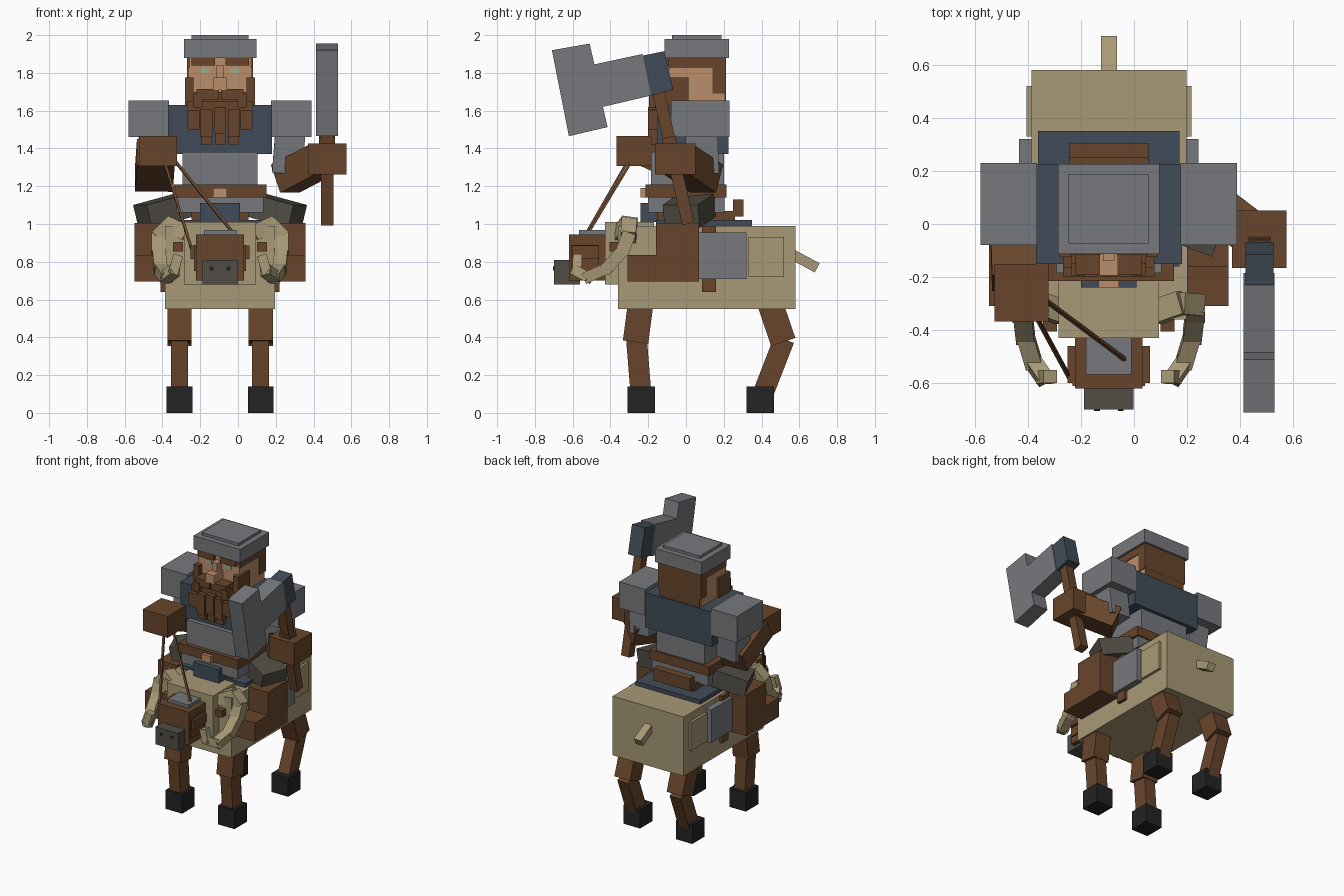
import bpy, bmesh
from mathutils import Vector, Matrix

C = -0.095  # symmetry plane of mount and rider


def material(name, r, g, b):
    m = bpy.data.materials.new(name)
    m.diffuse_color = (r, g, b, 1)
    return m


WOOL = material("wool beige", 0.39, 0.32, 0.18)
BROWN = material("leather brown", 0.14, 0.06, 0.024)
GREY = material("steel grey", 0.185, 0.19, 0.205)
NAVY = material("slate blue", 0.053, 0.073, 0.098)
SKIN = material("skin", 0.49, 0.27, 0.145)
DARK = material("dark grey", 0.08, 0.075, 0.057)
BLACK = material("hoof black", 0.017, 0.017, 0.017)
EYE = material("eye green", 0.35, 0.40, 0.27)


def finish(name, bm, mat):
    bmesh.ops.recalc_face_normals(bm, faces=bm.faces)
    me = bpy.data.meshes.new(name)
    bm.to_mesh(me)
    bm.free()
    me.materials.append(mat)
    ob = bpy.data.objects.new(name, me)
    bpy.context.collection.objects.link(ob)
    return ob


def box(name, mat, x0, x1, y0, y1, z0, z1):
    bm = bmesh.new()
    mid = Vector((x0 + x1, y0 + y1, z0 + z1)) / 2
    bmesh.ops.create_cube(bm, size=1, matrix=Matrix.Translation(mid)
                          @ Matrix.Diagonal((x1 - x0, y1 - y0, z1 - z0, 1)))
    return finish(name, bm, mat)


def mid_box(name, mat, half, y0, y1, z0, z1):
    """Box centred on the symmetry plane."""
    return box(name, mat, C - half, C + half, y0, y1, z0, z1)


def pair(name, mat, a, b, y0, y1, z0, z1):
    """Mirrored boxes between offsets a and b from the symmetry plane."""
    box(name + "_left", mat, C + a, C + b, y0, y1, z0, z1)
    box(name + "_right", mat, C - b, C - a, y0, y1, z0, z1)


def beam(name, mat, p, q, w, d, up=(1, 0, 0)):
    """Box running from p to q; w is its size along up, d the other one."""
    p, q = Vector(p), Vector(q)
    axis = (q - p).normalized()
    side = axis.cross(Vector(up)).normalized()
    top = side.cross(axis).normalized()
    rot = Matrix((top, side, axis)).transposed().to_4x4()
    bm = bmesh.new()
    bmesh.ops.create_cube(bm, size=1, matrix=Matrix.Translation((p + q) / 2) @ rot
                          @ Matrix.Diagonal((w, d, (q - p).length, 1)))
    return finish(name, bm, mat)


def prism(name, mat, x0, x1, outline):
    """Extrude a (y, z) outline along x."""
    bm = bmesh.new()
    face = bm.faces.new([bm.verts.new((x0, y, z)) for y, z in outline])
    ext = bmesh.ops.extrude_face_region(bm, geom=[face])
    bmesh.ops.translate(bm, vec=(x1 - x0, 0, 0),
                        verts=[v for v in ext["geom"] if isinstance(v, bmesh.types.BMVert)])
    return finish(name, bm, mat)


# Mount body, neck, fleece patches and tail
mid_box("body", WOOL, 0.292, -0.36, 0.58, 0.55, 0.99)
mid_box("neck_fleece", WOOL, 0.19, -0.43, -0.17, 0.68, 1.01)
pair("fleece_patch", WOOL, 0.28, 0.311, 0.33, 0.52, 0.72, 0.93)
beam("tail", WOOL, (C, 0.56, 0.84), (C, 0.695, 0.768), 0.06, 0.055)

# Mount legs: (top, knee, ankle) heights run along y
for s, side in ((1, "left"), (-1, "right")):
    x = C + s * 0.215
    for end, hip, knee, ankle, hoof in (("front", -0.24, -0.267, -0.24, -0.31),
                                        ("rear", 0.445, 0.515, 0.415, 0.32)):
        beam(f"{end}_thigh_{side}", BROWN, (x, hip, 0.58), (x, knee, 0.375), 0.128, 0.135)
        beam(f"{end}_shin_{side}", BROWN, (x, knee + 0.005, 0.39), (x, ankle, 0.12), 0.09, 0.11)
        box(f"{end}_hoof_{side}", BLACK, x - 0.068, x + 0.068, hoof, hoof + 0.146, 0, 0.14)

# Mount head
mid_box("mount_head", BROWN, 0.127, -0.62, -0.42, 0.70, 0.945)
mid_box("snout", DARK, 0.094, -0.70, -0.56, 0.68, 0.81)
pair("nostril", BLACK, 0.034, 0.056, -0.705, -0.69, 0.755, 0.775)
mid_box("brow_plate", GREY, 0.086, -0.567, -0.42, 0.94, 0.968)
pair("bridle_cheek", BROWN, 0.12, 0.137, -0.61, -0.46, 0.75, 0.89)
pair("bridle_ring", BROWN, 0.135, 0.156, -0.60, -0.46, 0.815, 0.885)
pair("ear", BROWN, 0.195, 0.248, -0.405, -0.34, 0.855, 0.905)

# Curled horns: chains of tapering blocks
horn = [(0.185, -0.33, 0.955), (0.27, -0.30, 0.995), (0.325, -0.305, 0.94), (0.325, -0.335, 0.86),
        (0.315, -0.42, 0.765), (0.285, -0.52, 0.72), (0.245, -0.578, 0.75), (0.225, -0.575, 0.82)]
for s, side in ((1, "left"), (-1, "right")):
    pts = [Vector((C + s * x, y, z)) for x, y, z in horn]
    for i, (p, q) in enumerate(zip(pts, pts[1:])):
        w = 0.088 - 0.006 * i
        ext = (q - p).normalized() * 0.015
        beam(f"horn_{side}_{i + 1}", WOOL, p - ext, q + ext, w, w * 0.95,
             (0, 1, 0) if i < 2 else (1, 0, 0))

# Saddle, saddle bags and straps
mid_box("saddle_pad", NAVY, 0.267, -0.16, 0.35, 0.97, 1.02)
mid_box("saddle_back", BROWN, 0.15, 0.25, 0.305, 1.04, 1.13)
mid_box("saddle_seat", BROWN, 0.15, -0.15, 0.26, 1.02, 1.07)
mid_box("saddle_pommel", NAVY, 0.105, -0.24, -0.13, 1.01, 1.11)
pair("saddle_bag", GREY, 0.28, 0.338, 0.06, 0.32, 0.71, 0.955)
pair("saddle_strap", BROWN, 0.285, 0.315, 0.085, 0.16, 0.64, 0.99)

# Rider legs
prof = [(-0.31, 0.695), (0.07, 0.695), (0.07, 1.005), (-0.16, 1.005), (-0.16, 0.835), (-0.31, 0.835)]
for s, side in ((1, "left"), (-1, "right")):
    prism(f"boot_{side}", BROWN, C + s * 0.295, C + s * 0.452, prof)
    beam(f"rider_thigh_{side}", DARK, (C + s * 0.19, 0.06, 1.10), (C + s * 0.41, -0.025, 1.04),
         0.20, 0.125, (0.36 * s, 0.93, 0))

# Rider torso
mid_box("tunic_skirt", GREY, 0.23, -0.20, 0.205, 1.06, 1.14)
mid_box("belt", BROWN, 0.245, -0.215, 0.215, 1.14, 1.21)
mid_box("buckle", SKIN, 0.038, -0.24, -0.21, 1.14, 1.19)
mid_box("belly", GREY, 0.198, -0.185, 0.20, 1.20, 1.38)
mid_box("chest", NAVY, 0.275, -0.15, 0.225, 1.37, 1.63)
pair("shoulder_pad", GREY, 0.27, 0.484, -0.08, 0.23, 1.46, 1.655)

# Rider head and helmet
mid_box("face", SKIN, 0.17, -0.09, 0.205, 1.60, 1.88)
mid_box("hair_back", BROWN, 0.175, 0.14, 0.212, 1.69, 1.885)
mid_box("nape_hair", BROWN, 0.165, 0.19, 0.211, 1.63, 1.70)
pair("hair_side", BROWN, 0.16, 0.175, -0.092, 0.15, 1.825, 1.885)
mid_box("helmet_band", GREY, 0.192, -0.113, 0.227, 1.88, 1.98)
mid_box("helmet_top", GREY, 0.151, -0.073, 0.188, 1.97, 2.0)
pair("eyebrow", BROWN, 0.028, 0.152, -0.115, -0.08, 1.84, 1.882)
pair("eye", EYE, 0.055, 0.105, -0.096, -0.088, 1.80, 1.825)
mid_box("nose_bridge", SKIN, 0.022, -0.14, -0.08, 1.76, 1.84)
mid_box("nose", SKIN, 0.035, -0.195, -0.08, 1.71, 1.775)

# Beard: sideburns, moustache, layered strands
pair("sideburn", BROWN, 0.14, 0.185, -0.125, 0.012, 1.61, 1.775)
mid_box("beard", BROWN, 0.172, -0.165, -0.07, 1.53, 1.65)
mid_box("beard_upper", BROWN, 0.14, -0.15, -0.07, 1.64, 1.70)
pair("moustache", BROWN, 0.005, 0.125, -0.19, -0.10, 1.66, 1.715)
pair("moustache_tip", BROWN, 0.09, 0.14, -0.195, -0.10, 1.615, 1.685)
for i, (off, z0, z1) in enumerate(((-0.14, 1.50, 1.60), (-0.073, 1.46, 1.61), (0, 1.48, 1.62),
                                   (0.073, 1.46, 1.61), (0.14, 1.50, 1.60))):
    box(f"beard_strand_{i + 1}", BROWN, C + off - 0.032, C + off + 0.032, -0.20, -0.10, z0, z1)
for i, off in enumerate((-0.073, 0, 0.073)):
    box(f"beard_tip_{i + 1}", BROWN, C + off - 0.028, C + off + 0.028, -0.185, -0.12, 1.42, 1.50)

# Arm holding the reins
beam("rein_upper_arm", GREY, (-0.45, 0.08, 1.52), (-0.43, 0.06, 1.27), 0.16, 0.17)
beam("rein_forearm", BROWN, (-0.445, 0.09, 1.24), (-0.435, -0.22, 1.38), 0.20, 0.15)
box("rein_hand", BROWN, -0.525, -0.322, -0.368, -0.15, 1.308, 1.467)
beam("rein_outer", BROWN, (-0.39, -0.31, 1.33), (-0.243, -0.58, 0.86), 0.014, 0.014)
beam("rein_inner", BROWN, (-0.33, -0.29, 1.33), (-0.035, -0.51, 0.965), 0.014, 0.014)

# Arm holding the axe
beam("axe_upper_arm", GREY, (0.28, 0.08, 1.52), (0.26, 0.09, 1.27), 0.16, 0.17)
beam("axe_forearm", BROWN, (0.25, 0.11, 1.24), (0.46, -0.05, 1.35), 0.17, 0.16, (0.6, 0.8, 0))
box("axe_hand", BROWN, 0.37, 0.575, -0.165, 0.05, 1.262, 1.427)

# Axe
beam("axe_handle", BROWN, (0.472, 0.012, 1.0), (0.472, -0.155, 1.74), 0.065, 0.065)
beam("axe_collar", BROWN, (0.472, -0.085, 1.42), (0.472, -0.093, 1.46), 0.085, 0.075)
prism("axe_socket", NAVY, 0.42, 0.525, [(-0.235, 1.89), (-0.115, 1.915), (-0.068, 1.71), (-0.19, 1.68)])
prism("axe_blade", GREY, 0.413, 0.53, [(-0.71, 1.92), (-0.51, 1.955), (-0.485, 1.845), (-0.23, 1.90),
                                      (-0.185, 1.68), (-0.44, 1.62), (-0.415, 1.513), (-0.62, 1.465)])
